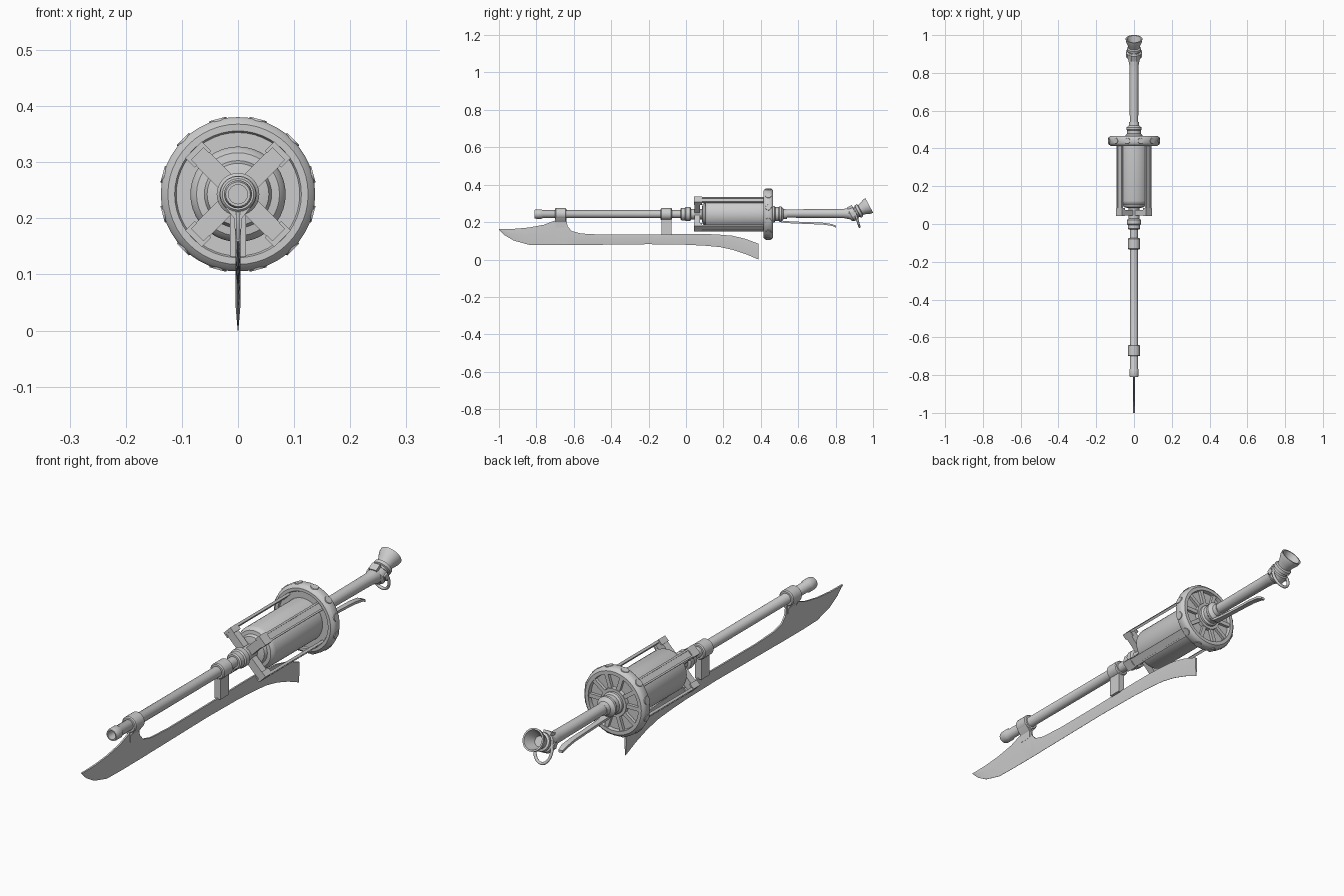
import bpy, bmesh, math
from mathutils import Matrix, Vector

if "Cube" in bpy.data.objects:
    bpy.data.objects.remove(bpy.data.objects["Cube"])

CZ = 0.243          # height of the long axis


def finish(name, bm, angle=35):
    bmesh.ops.recalc_face_normals(bm, faces=bm.faces)
    me = bpy.data.meshes.new(name)
    bm.to_mesh(me)
    bm.free()
    ob = bpy.data.objects.new(name, me)
    bpy.context.collection.objects.link(ob)
    bpy.ops.object.select_all(action='DESELECT')
    ob.select_set(True)
    bpy.context.view_layer.objects.active = ob
    bpy.ops.object.shade_smooth_by_angle(angle=math.radians(angle))
    return ob


def lathe(name, prof, loc=(0, 0, CZ), tilt=0, n=32, closed=False):
    """Spin (y, radius) points round the y axis."""
    bm = bmesh.new()
    m = Matrix.Translation(loc) @ Matrix.Rotation(math.radians(tilt), 4, 'X')
    rings = []
    for y, r in prof:
        rings.append([bm.verts.new(m @ Vector((r * math.cos(2 * math.pi * i / n), y,
                                               r * math.sin(2 * math.pi * i / n)))) for i in range(n)])
    pairs = list(zip(rings, rings[1:]))
    if closed:
        pairs.append((rings[-1], rings[0]))
    for a, b in pairs:
        for i in range(n):
            j = (i + 1) % n
            bm.faces.new((a[i], a[j], b[j], b[i]))
    if not closed:
        bm.faces.new(rings[0])
        bm.faces.new(rings[-1])
    return finish(name, bm)


def add_box(bm, lo, hi, m=Matrix()):
    lo, hi = Vector(lo), Vector(hi)
    s = Matrix.Diagonal((*(hi - lo), 1))
    bmesh.ops.create_cube(bm, size=1, matrix=m @ Matrix.Translation((lo + hi) / 2) @ s)


def around(angle):
    """Frame on the long axis whose z points radially outward."""
    return Matrix.Translation((0, 0, CZ)) @ Matrix.Rotation(math.radians(angle), 4, 'Y')


def loft(name, sections):
    """Skin a list of equally sized closed sections."""
    bm = bmesh.new()
    rows = [[bm.verts.new(p) for p in s] for s in sections]
    n = len(rows[0])
    for a, b in zip(rows, rows[1:]):
        for i in range(n):
            j = (i + 1) % n
            bm.faces.new((a[i], a[j], b[j], b[i]))
    bm.faces.new(rows[0])
    bm.faces.new(rows[-1])
    return finish(name, bm, 20)


# hollow barrel with thicker muzzle
lathe("barrel", [(0.04, 0.021), (-0.765, 0.021), (-0.772, 0.025), (-0.80, 0.025),
                 (-0.81, 0.022), (-0.81, 0.017), (-0.70, 0.017)], n=24)

# clamps with their lugs
for name, y0, y1 in (("front_clamp", -0.70, -0.64), ("rear_clamp", -0.135, -0.075)):
    lathe(name, [(y0, 0.028), (y0 + .004, 0.032), (y1 - .004, 0.032), (y1, 0.028)], n=24)
loft("front_clamp_lug", [[(-w, -0.697, z), (w, -0.697, z), (w, -0.643, z), (-w, -0.643, z)]
                         for w, z in ((0.029, 0.235), (0.024, 0.222), (0.007, 0.2), (0.005, 0.17))])
bm = bmesh.new()
add_box(bm, (-0.014, -0.132, 0.132), (0.014, -0.078, 0.235))
finish("rear_clamp_post", bm)

# blade: spine, bevel line, cutting edge
spine = [(-1.0, .166, .162), (-.97, .166, .133), (-.92, .167, .104), (-.84, .174, .082),
         (-.76, .189, .08), (-.70, .212, .08), (-.69, .22, .08), (-.64, .22, .08), (-.633, .18, .08),
         (-.61, .155, .08), (-.56, .142, .081), (-.45, .136, .082), (-.2, .137, .085),
         (.0, .14, .082), (.1, .14, .077), (.18, .136, .07), (.25, .13, .055),
         (.32, .113, .032), (.388, .087, .003)]
secs = []
for y, zt, zb in spine:
    zm = zb + (zt - zb) * 0.55
    secs.append([(-.0035, y, zt), (.0035, y, zt), (.0045, y, zm), (.0006, y, zb),
                 (-.0006, y, zb), (-.0045, y, zm)])
ob = loft("blade", secs)
ob.data.transform(Matrix.Translation((0, 0, -0.003)))

# collar and nose in front of the drum
lathe("nose_collar", [(-0.03, 0.028), (-0.025, 0.033), (-0.005, 0.033), (0.0, 0.038), (0.022, 0.038),
                      (0.028, 0.028), (0.10, 0.028)])

# drum with stepped, domed front
lathe("drum", [(0.085, 0.035), (0.09, 0.055), (0.102, 0.06), (0.104, 0.074), (0.112, 0.082),
               (0.122, 0.085), (0.42, 0.085)], n=40)

# four arms with caps and long rails
bm = bmesh.new()
for a in (45, 135, 225, 315):
    m = around(a)
    add_box(bm, (-.017, .045, .025), (.017, .075, .106), m)
    add_box(bm, (-.021, .042, .102), (.021, .085, .112), m)
    for s in (-1, 1):
        x = sorted((s * .021, s * .015))
        add_box(bm, (x[0], .042, .088), (x[1], .085, .104), m)
finish("arms", bm)
bm = bmesh.new()
for a in (45, 135, 225, 315):
    m = around(a)
    add_box(bm, (-.018, .08, .102), (.018, .42, .108), m)
    for s in (-1, 1):
        x = sorted((s * .018, s * .011))
        add_box(bm, (x[0], .08, .104), (x[1], .42, .112), m)
finish("rails", bm)

# wheel with recessed back
lathe("wheel", [(0.42, 0.02), (0.42, 0.11), (0.414, 0.113), (0.414, 0.125), (0.422, 0.134),
                (0.428, 0.1375), (0.452, 0.1375), (0.459, 0.134), (0.466, 0.126), (0.466, 0.112),
                (0.45, 0.11), (0.45, 0.058), (0.464, 0.056), (0.464, 0.02)], n=48, closed=True)
bm = bmesh.new()
for i in range(10):
    add_box(bm, (-.008, .445, .05), (.008, .462, .114), around(i * 36 + 18))
finish("wheel_spokes", bm)

# round studs on the rim
bm = bmesh.new()
for i in range(12):
    m = around(i * 30 + 15) @ Matrix.Translation((0, .44, .1345))
    bmesh.ops.create_cone(bm, cap_ends=True, segments=16, radius1=.018, radius2=.015, depth=.009, matrix=m)
finish("rim_studs", bm)

# rear hub and tube
lathe("rear_hub", [(0.45, 0.046), (0.472, 0.044), (0.478, 0.037), (0.495, 0.037), (0.50, 0.041),
                   (0.51, 0.041), (0.522, 0.027), (0.54, 0.025)])
lathe("rear_tube", [(0.50, 0.022), (0.80, 0.024), (0.845, 0.025), (0.875, 0.031), (0.89, 0.03)], (0, 0, CZ + .003))

# trigger lever under the tube
path = [(.475, .222), (.51, .203), (.56, .199), (.65, .195), (.73, .192), (.78, .185), (.803, .175)]
loft("lever", [[(-w, y, z - .005), (w, y, z - .005), (w, y, z + .005), (-w, y, z + .005)]
               for (y, z), w in zip(path, (.014, .014, .011, .010, .011, .012, .009))])

# tilted horn mouthpiece
HORN = (0, 0.872, 0.232)
lathe("horn", [(0.0, 0.028), (0.012, 0.037), (0.038, 0.037), (0.042, 0.03), (0.05, 0.03), (0.053, 0.037),
               (0.066, 0.037), (0.07, 0.029), (0.085, 0.033), (0.108, 0.043), (0.122, 0.0445),
               (0.122, 0.038), (0.10, 0.030), (0.075, 0.020)], HORN, 28)
bm = bmesh.new()
hm = Matrix.Translation(HORN) @ Matrix.Rotation(math.radians(28), 4, 'X')
add_box(bm, (-.017, .01, .025), (.017, .04, .046), hm)
for s in (-1, 1):
    add_box(bm, (s * .036 - .006, .016, -.012), (s * .036 + .006, .036, .012), hm)
finish("horn_lugs", bm)

# hanging carry loop
bm = bmesh.new()
n, k = 32, 8
lm = Matrix.Translation((0, .912, .224)) @ Matrix.Rotation(math.radians(18), 4, 'X')
rows = []
for i in range(n):
    a = 2 * math.pi * i / n
    d = Vector((math.cos(a), 0, math.sin(a)))
    c = Vector((.037 * d.x, 0, .052 * d.z))
    rows.append([bm.verts.new(lm @ (c + .006 * (d * math.cos(b) + Vector((0, math.sin(b), 0)))))
                 for b in (2 * math.pi * j / k for j in range(k))])
for i in range(n):
    p, q = rows[i], rows[(i + 1) % n]
    for j in range(k):
        bm.faces.new((p[j], p[(j + 1) % k], q[(j + 1) % k], q[j]))
finish("carry_loop", bm, 60)
